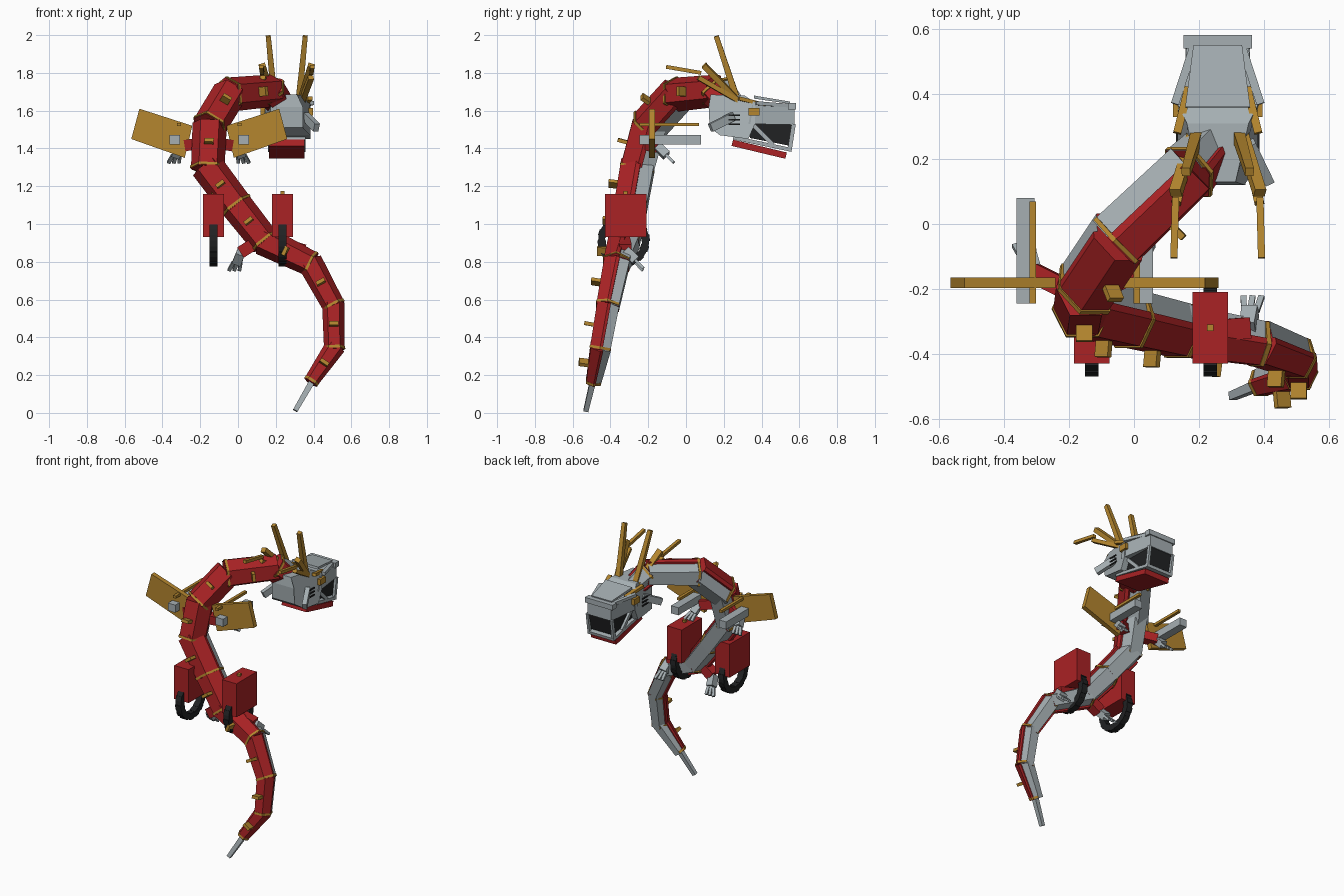
import bpy, math
from mathutils import Vector, Matrix

if "Cube" in bpy.data.objects:
    bpy.data.objects.remove(bpy.data.objects["Cube"])

def material(name, rgb):
    m = bpy.data.materials.new(name)
    m.diffuse_color = (*rgb, 1)
    m.use_nodes = True
    m.node_tree.nodes["Principled BSDF"].inputs["Base Color"].default_value = m.diffuse_color
    return m

RED = material("red", (0.40, 0.016, 0.018))
GOLD = material("gold", (0.46, 0.24, 0.028))
GREY = material("silver grey", (0.38, 0.43, 0.45))
BLACK = material("black", (0.015, 0.016, 0.017))

def make(name, verts, faces, mats, idx=None):
    me = bpy.data.meshes.new(name)
    me.from_pydata([tuple(v) for v in verts], [], faces)
    for m in mats:
        me.materials.append(m)
    if idx:
        for p, i in zip(me.polygons, idx):
            p.material_index = i
    ob = bpy.data.objects.new(name, me)
    bpy.context.collection.objects.link(ob)
    return ob

def sweep(name, a, b, profile, s0, s1, mats, ref=(0, 1, 0), side_idx=None):
    """Prism from a to b; profile is (side, ref direction) points."""
    a, b = Vector(a), Vector(b)
    t = (b - a).normalized()
    v = Vector(ref)
    v = (v - t * v.dot(t)).normalized()
    u = v.cross(t)
    n = len(profile)
    verts = [c + u * p * s + v * q * s for c, s in ((a, s0), (b, s1)) for p, q in profile]
    faces = [(i, (i + 1) % n, n + (i + 1) % n, n + i) for i in range(n)]
    faces += [tuple(range(n))[::-1], tuple(range(n, 2 * n))]
    idx = list(side_idx) + [0, 0] if side_idx else None
    return make(name, verts, faces, mats, idx)

def bar(name, a, b, w, h, mat, ref=(0, 0, 1), taper=1):
    p, q = w / 2, h / 2
    return sweep(name, a, b, [(-p, -q), (p, -q), (p, q), (-p, q)], 1, taper, [mat], ref)

def box(name, lo, hi, mat):
    cx, cz = (lo[0] + hi[0]) / 2, (lo[2] + hi[2]) / 2
    return bar(name, (cx, lo[1], cz), (cx, hi[1], cz), hi[0] - lo[0], hi[2] - lo[2], mat)

def side_prism(name, prof, cx, width, mat):
    """Side outline (y, z) extruded across x; width(y, z) gives full width."""
    n = len(prof)
    verts = [(cx + s * width(y, z) / 2, y, z) for s in (-1, 1) for y, z in prof]
    faces = [(i, (i + 1) % n, n + (i + 1) % n, n + i) for i in range(n)]
    faces += [tuple(range(n))[::-1], tuple(range(n, 2 * n))]
    return make(name, verts, faces, [mat])

# Body: joints with position and width, tail to neck
joints = [((.39, -.49, .17), .075), ((.51, -.455, .345), .105), ((.505, -.415, .57), .115),
          ((.385, -.37, .79), .13), ((.14, -.33, .91), .155), ((-.01, -.295, 1.10), .165),
          ((-.16, -.26, 1.30), .17), ((-.15, -.20, 1.52), .175), ((-.05, -.05, 1.685), .175),
          ((.17, .16, 1.705), .165), ((.25, .25, 1.60), .13)]
# red back half hexagon with a stepped-in grey belly
body_prof = [(-.52, 0), (-.28, -.5), (.28, -.5), (.52, 0), (.48, .14), (.40, .14),
             (.27, .54), (-.27, .54), (-.40, .14), (-.48, .14)]
body_idx = [0, 0, 0, 0, 0, 1, 1, 1, 0, 0]
hexa = [(-.55, 0), (-.3, -.53), (.3, -.53), (.55, 0), (.3, .54), (-.3, .54)]
for i, ((a, wa), (b, wb)) in enumerate(zip(joints, joints[1:])):
    A, B = Vector(a), Vector(b)
    t = (B - A).normalized()
    sweep(f"body_segment_{i}", A - t * .012, B + t * .012, body_prof, wa, wb, [RED, GREY],
          side_idx=body_idx)
    sweep(f"gold_band_{i}", A - t * .008, A + t * .006, hexa, wa, wa, [GOLD])
    if i < 9:
        back = Vector((0, -1, 0))
        back = (back - t * back.dot(t)).normalized()
        mid, r = (A + B) / 2, (wa + wb) / 4
        bar(f"back_peg_{i}", mid + back * (r - .02), mid + back * (r + .05), .05, .02, GOLD, ref=t)
bar("tail_spike", (.40, -.49, .18), (.303, -.53, .012), .032, .032, GREY, ref=(0, 1, 0), taper=.8)

# Hip boxes with black tread hoops below
for n, cx in (("left", -.13), ("right", .235)):
    box(f"{n}_hip_box", (cx - .055, -.43, .93), (cx + .055, -.21, 1.16), RED)
    box(f"{n}_hip_pin", (cx - .01, -.33, 1.15), (cx + .01, -.31, 1.175), GOLD)
    steps = 20
    pts = []
    for k in range(steps + 1):
        th = math.radians(-218 + 256 * k / steps)
        pts.append(Vector((cx, -.33 + .117 * math.cos(th), .913 + .117 * math.sin(th))))
    for k in range(steps):
        d = (pts[k + 1] - pts[k]) * .12
        bar(f"{n}_tread_{k}", pts[k] - d, pts[k + 1] + d, .042, .044 if k % 2 else .036,
            BLACK, ref=(pts[k] - Vector((cx, -.33, .913))))

# Clawed limbs
def limb(name, hip, knee, toe, w):
    hip, knee, toe = Vector(hip), Vector(knee), Vector(toe)
    bar(name + "_upper", hip, knee, w, w, RED, ref=(0, 1, 0))
    palm = knee.lerp(toe, .55)
    bar(name + "_paw", knee, palm, w * .7, w * .7, GREY, ref=(0, 1, 0), taper=1.1)
    for k in (-1, 0, 1):
        off = Vector((k * .024, 0, 0))
        bar(f"{name}_claw_{k + 1}", palm + off * .8, toe + off * 1.15, .015, .018, GREY, ref=(1, 0, 0))

limb("left_hind_leg", (.14, -.33, .93), (.015, -.32, .85), (-.02, -.23, .755), .065)
limb("right_hind_leg", (.22, -.33, .90), (.35, -.32, .86), (.365, -.225, .765), .065)
limb("left_front_leg", (-.19, -.21, 1.43), (-.31, -.15, 1.41), (-.34, -.065, 1.325), .06)
limb("right_front_leg", (-.12, -.21, 1.43), (.0, -.15, 1.41), (.03, -.065, 1.325), .06)

# Wings, barrels and rods mirrored around the chest
CX = -.152
for n, s in (("left", -1), ("right", 1)):
    quad = [(.09, 1.52), (.37, 1.61), (.413, 1.45), (.13, 1.35)]
    verts = [(CX + s * u, y, z) for y in (-.197, -.165) for u, z in quad]
    f = [(0, 1, 2, 3), (7, 6, 5, 4)] + [(i, i + 4, (i + 1) % 4 + 4, (i + 1) % 4) for i in range(4)]
    make(f"{n}_wing", verts, f if s > 0 else [q[::-1] for q in f], [GOLD])
    c = CX + s * .182
    box(f"{n}_barrel", (c - .028, -.245, 1.42), (c + .028, .08, 1.472), GREY)
    c = CX + s * .16
    box(f"{n}_rod", (c - .01, -.245, 1.518), (c + .01, .07, 1.536), GOLD)

# Head
HX = .258
side_prism("cranium", [(.12, 1.62), (.125, 1.51), (.18, 1.47), (.33, 1.45), (.365, 1.53),
                       (.37, 1.64), (.31, 1.68), (.13, 1.685)], HX,
           lambda y, z: (.17 if y < .15 else .25) - (.06 if z > 1.66 else 0), GREY)
side_prism("snout", [(.35, 1.63), (.575, 1.615), (.575, 1.525), (.33, 1.53)], HX,
           lambda y, z: .25 - (y - .33) * .28, GREY)
side_prism("mouth_grille", [(.31, 1.54), (.57, 1.53), (.545, 1.415), (.34, 1.455)], HX,
           lambda y, z: .165, BLACK)
bar("snout_plate", (HX, .36, 1.672), (HX, .55, 1.642), .20, .016, GREY, taper=.75)
box("nose_bar", (HX - .105, .54, 1.605), (HX + .105, .582, 1.64), GREY)
bar("lower_jaw", (HX, .25, 1.457), (HX, .56, 1.392), .20, .02, GREY)
bar("chin", (HX, .245, 1.43), (HX, .53, 1.362), .19, .034, RED)
for n, s in (("left", -1), ("right", 1)):
    def P(u, y, z):
        return (HX + s * u, y, z)
    bar(f"{n}_cheek_strut", P(.092, .34, 1.54), P(.092, .46, 1.42), .016, .022, GREY)
    bar(f"{n}_lip_strut", P(.092, .57, 1.53), P(.092, .55, 1.40), .016, .022, GREY, ref=(0, 1, 0))
    bar(f"{n}_snout_rail", P(.132, .37, 1.64), P(.07, .56, 1.625), .025, .02, GREY)
    bar(f"{n}_ear_fin", P(.10, .25, 1.57), P(.158, .13, 1.51), .03, .045, GREY)
    for k in range(3):
        z = 1.523 + k * .024
        box(f"{n}_vent_{k}", (HX + s * .126 - .003, .225, z), (HX + s * .126 + .003, .285, z + .009), BLACK)
    # horns, whisker and brow
    bar(f"{n}_tall_horn", P(.065, .27, 1.66), P(.098, .16, 1.995), .035, .035, GOLD, ref=(0, 1, 0), taper=.75)
    bar(f"{n}_short_horn", P(.075, .27, 1.66), P(.13, .095, 1.84), .036, .03, GOLD, ref=(0, 1, 0))
    bar(f"{n}_lower_horn", P(.08, .28, 1.65), P(.128, .065, 1.775), .03, .025, GOLD)
    bar(f"{n}_whisker", P(.13, .08, 1.80), P(.135, -.105, 1.832), .022, .02, GOLD)
    bar(f"{n}_brow", P(.125, .28, 1.665), P(.09, .42, 1.63), .025, .02, GOLD)
    box(f"{n}_eye", (HX + s * .126 - .012, .33, 1.575), (HX + s * .126 + .012, .39, 1.615), GOLD)

# Consistent outward normals
import bmesh
for ob in bpy.data.objects:
    bm = bmesh.new()
    bm.from_mesh(ob.data)
    bmesh.ops.recalc_face_normals(bm, faces=bm.faces)
    bm.to_mesh(ob.data)
    bm.free()
